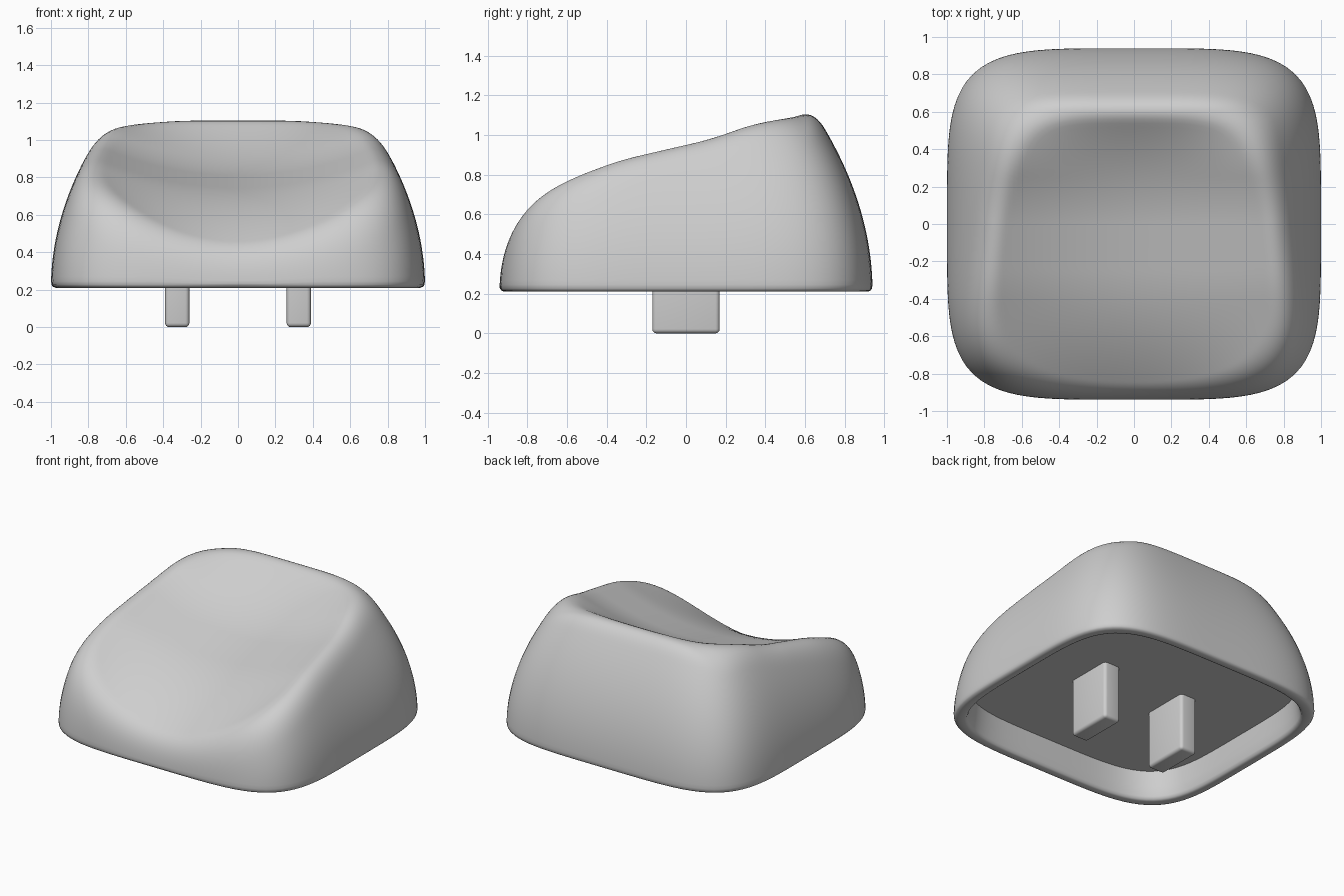
import bpy, bmesh
from math import cos, sin, pi, sqrt

cube = bpy.data.objects.get("Cube")
if cube:
    bpy.data.objects.remove(cube, do_unlink=True)

GREY = (0.62, 0.62, 0.62, 1)
grey = bpy.data.materials.new("light_grey")
grey.use_nodes = True
grey.diffuse_color = GREY
grey.node_tree.nodes["Principled BSDF"].inputs["Base Color"].default_value = GREY

DEPTH = 0.94      # half size along y, half width is 1
BASE = 0.21       # height of the lower lip
CEILING = 0.41    # height of the hollow's ceiling
BULGE = 0.38      # how fast the walls lean in
SQUARE = 4.5      # squareness of the outline
SEGMENTS = 144


def outline(scale):
    """Rounded-square loop, as (x, y) points."""
    points = []
    for i in range(SEGMENTS):
        c, s = cos(2 * pi * i / SEGMENTS), sin(2 * pi * i / SEGMENTS)
        r = scale / (abs(c) ** SQUARE + abs(s) ** SQUARE) ** (1 / SQUARE)
        points.append((r * c, r * s * DEPTH))
    return points


def dish(x, y):
    """Scooped top: rises to the back, rolls over at the front, curls up at the sides."""
    centre = 0.81 + 0.27 * y + 0.42 * max(0, y) ** 2 - 0.35 * max(0, -y - 0.25) ** 2
    curl = 0.28 + 0.8 * max(0, -y - 0.4) ** 2 - 2.4 * max(0, y - 0.25) ** 2
    return centre + max(0, curl) * x * x


def top_height(x, y, scale):
    """Smooth minimum of the leaning wall and the dish."""
    wall = BASE + sqrt(max(0, 1 - scale) / BULGE)
    scoop = dish(x, y)
    blend = 0.18 + 0.1 * max(0, -y)
    overlap = max(0, blend - abs(wall - scoop)) / blend
    return min(wall, scoop) - overlap ** 2 * blend / 4


def finish(obj, angle):
    obj.data.materials.append(grey)
    bpy.ops.object.select_all(action='DESELECT')
    obj.select_set(True)
    bpy.context.view_layer.objects.active = obj
    bpy.ops.object.shade_smooth_by_angle(angle=angle)


def make_object(name, bm):
    bmesh.ops.recalc_face_normals(bm, faces=bm.faces)
    mesh = bpy.data.meshes.new(name)
    bm.to_mesh(mesh)
    bm.free()
    obj = bpy.data.objects.new(name, mesh)
    bpy.context.collection.objects.link(obj)
    return obj


# Cap shell: hollow, lip, walls and scooped top as one run of loops
bm = bmesh.new()
loops = []
for scale, z in ((0.90, CEILING), (0.91, 0.3), (0.92, 0.235), (0.927, 0.217),
                 (0.94, BASE), (0.975, BASE), (0.99, 0.216), (0.997, 0.226)):
    loops.append([bm.verts.new((x, y, z)) for x, y in outline(scale)])
wall_scales = [1 - BULGE * (0.035 + 0.025 * i) ** 2 for i in range(37)]
inner = wall_scales[-1]
top_scales = [inner * (1 - i / 28) for i in range(1, 28)]
for scale in wall_scales + top_scales:
    loops.append([bm.verts.new((x, y, top_height(x, y, scale)))
                  for x, y in outline(scale)])
for a, b in zip(loops, loops[1:]):
    for i in range(SEGMENTS):
        j = (i + 1) % SEGMENTS
        bm.faces.new((a[i], a[j], b[j], b[i]))
bm.faces.new(loops[0])
peak = bm.verts.new((0, 0, top_height(0, 0, 0)))
for i in range(SEGMENTS):
    bm.faces.new((loops[-1][i], loops[-1][(i + 1) % SEGMENTS], peak))
finish(make_object("cap_shell", bm), 0.9)

# Mounting pegs under the cap
for side, name in ((-1, "right_peg"), (1, "left_peg")):
    bm = bmesh.new()
    bmesh.ops.create_cube(bm, size=1)
    top = CEILING + 0.03
    for v in bm.verts:
        v.co = (side * 0.325 + v.co.x * 0.13, v.co.y * 0.34, (v.co.z + 0.5) * top)
    bmesh.ops.bevel(bm, geom=bm.edges[:], offset=0.022, segments=4,
                    profile=0.5, affect='EDGES')
    finish(make_object(name, bm), 0.9)
